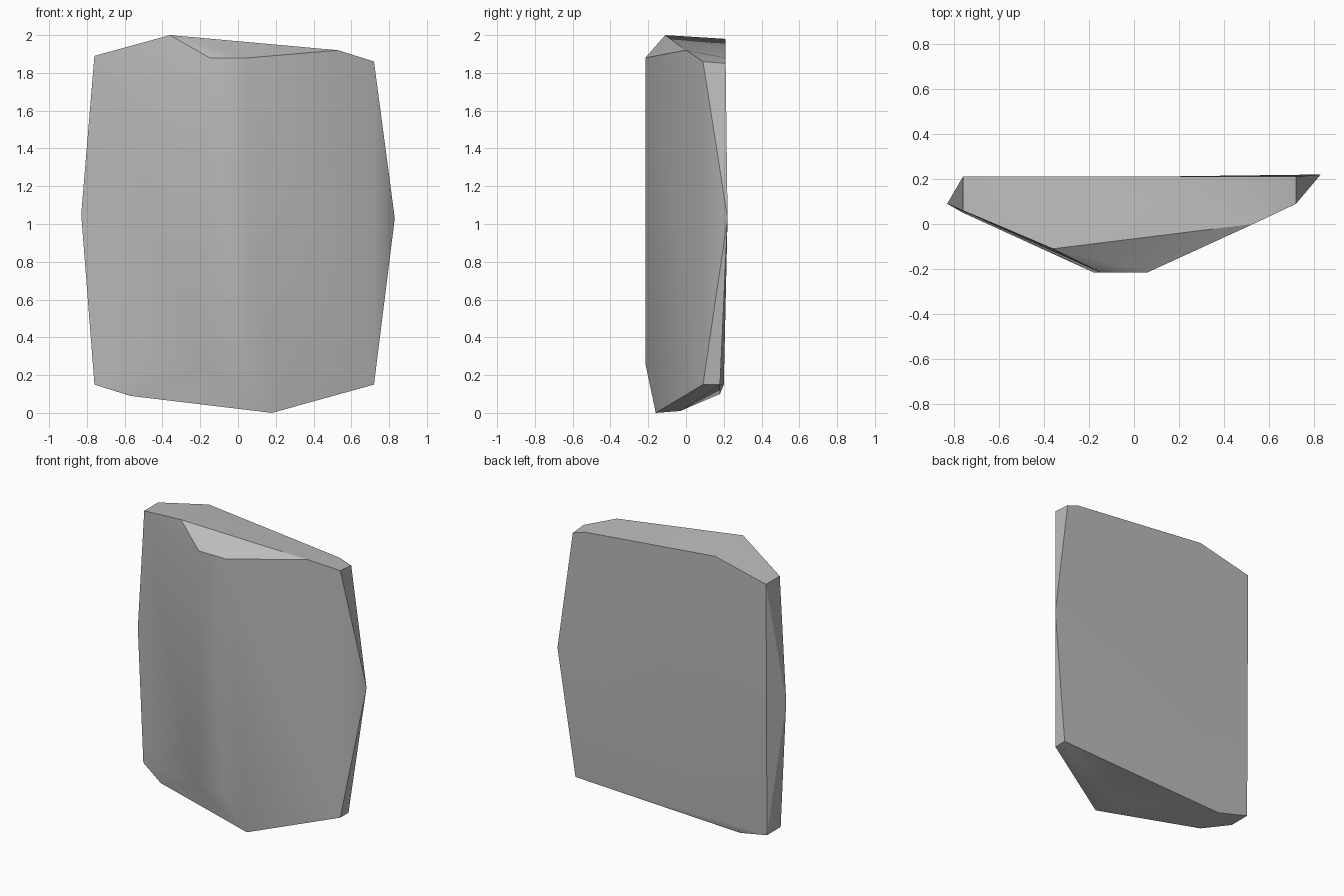
import bpy
import bmesh
import math

default_cube = bpy.data.objects.get("Cube")
if default_cube:
    bpy.data.objects.remove(default_cube, do_unlink=True)

# Single stone colour
stone = bpy.data.materials.new("stone grey")
stone.use_nodes = True
grey = (0.5, 0.5, 0.5, 1)
stone.diffuse_color = grey
stone.node_tree.nodes["Principled BSDF"].inputs["Base Color"].default_value = grey

# Corners of each region of the slab
crown = [(-.36, -.11, 2), (.53, 0, 1.92), (.72, .09, 1.86), (.72, .21, 1.85),
         (.63, .21, 1.88), (-.37, .21, 1.98), (-.76, .21, 1.89), (-.76, .06, 1.89)]
front_ridge = [(x, -.215, z) for x, z in
               ((-.15, 1.88), (.06, 1.88), (-.18, .26), (.04, .26))]
side_tips = [(-.83, .09, 1.05), (.83, .22, 1.03)]
foot = [(.18, -.16, 0), (.13, -.03, .01), (.72, .09, .15), (.72, .18, .15),
        (-.54, .18, .1), (-.76, .2, .15), (-.76, .05, .15), (-.57, -.03, .09)]


def build_chipped_block(name, corners, material):
    """Wrap the corners in flat facets and merge the coplanar ones."""
    bm = bmesh.new()
    for corner in corners:
        bm.verts.new(corner)
    hull = bmesh.ops.convex_hull(bm, input=bm.verts[:])
    loose = [v for v in bm.verts if not v.link_faces]
    bmesh.ops.delete(bm, geom=loose, context='VERTS')
    bmesh.ops.dissolve_limit(bm, angle_limit=math.radians(2),
                             verts=bm.verts[:], edges=bm.edges[:])
    bmesh.ops.recalc_face_normals(bm, faces=bm.faces[:])
    mesh = bpy.data.meshes.new(name)
    bm.to_mesh(mesh)
    bm.free()
    mesh.materials.append(material)
    block = bpy.data.objects.new(name, mesh)
    bpy.context.collection.objects.link(block)
    return block


slab = build_chipped_block("rock_slab", crown + front_ridge + side_tips + foot, stone)

# Soften shallow facets, keep the chipped edges crisp
bpy.ops.object.select_all(action='DESELECT')
slab.select_set(True)
bpy.context.view_layer.objects.active = slab
bpy.ops.object.shade_smooth_by_angle(angle=math.radians(30))
